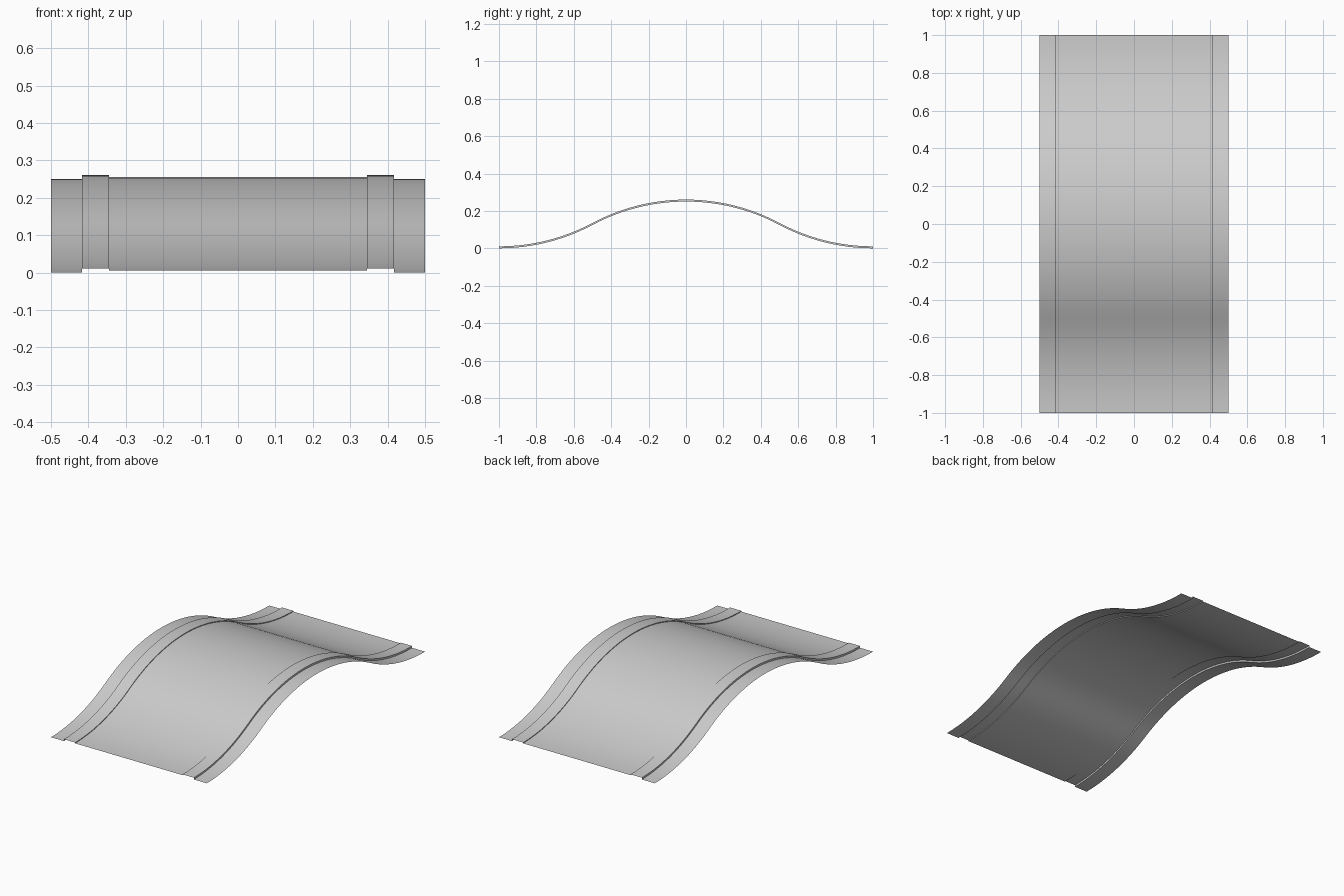
import bpy, bmesh, math

if "Cube" in bpy.data.objects:
    bpy.data.objects.remove(bpy.data.objects["Cube"])

R = 1.0625      # arc radius: rise 0.125 over run 0.5
SEG = 12        # segments per arc


def hill_profile():
    """S-curve up and back down along y, made of equal circular arcs."""
    a = math.asin(0.5 / R)
    foot = [(-1 + R * math.sin(a * i / SEG), R - R * math.cos(a * i / SEG)) for i in range(SEG)]
    crest = [(R * math.sin(a * i / SEG), 0.25 - R + R * math.cos(a * i / SEG)) for i in range(-SEG, 1)]
    rise = foot + crest
    return rise + [(-y, z) for y, z in reversed(rise[:-1])]


PROFILE = hill_profile()


def sweep(name, section):
    """Sweep an open (x, height) cross-section along the hill."""
    bm = bmesh.new()
    rows = [[bm.verts.new((x, y, z + h)) for x, h in section] for y, z in PROFILE]
    for r0, r1 in zip(rows, rows[1:]):
        for i in range(len(section) - 1):
            bm.faces.new((r0[i], r0[i + 1], r1[i + 1], r1[i]))
    mesh = bpy.data.meshes.new(name)
    bm.to_mesh(mesh)
    bm.free()
    obj = bpy.data.objects.new(name, mesh)
    bpy.context.collection.objects.link(obj)
    bpy.ops.object.select_all(action='DESELECT')
    bpy.context.view_layer.objects.active = obj
    obj.select_set(True)
    bpy.ops.object.shade_smooth_by_angle(angle=math.radians(30))


# Central road surface
sweep("road_surface", [(-0.345, 0.006), (0.345, 0.006)])

for side, s in (("left", -1), ("right", 1)):
    # Raised edge strip with its small step walls
    strip = [(0.345 * s, 0.006), (0.345 * s, 0.0105), (0.417 * s, 0.0105), (0.417 * s, 0)]
    # Low outer shoulder
    shoulder = [(0.417 * s, 0), (0.5 * s, 0)]
    for name, section in (("edge_strip", strip), ("shoulder", shoulder)):
        sweep(f"{name}_{side}", section if s > 0 else section[::-1])
